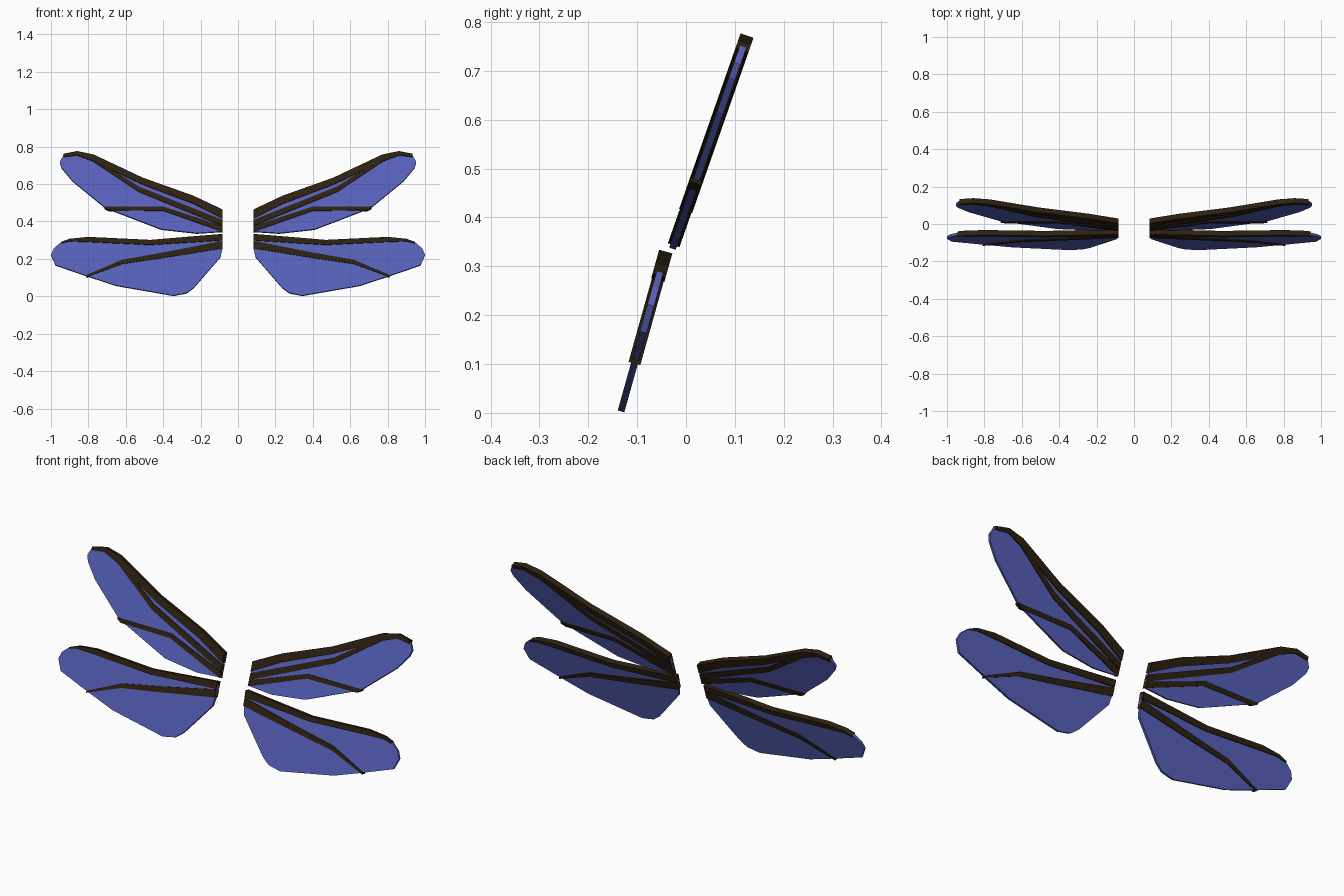
import bpy
import bmesh
from math import atan, sin, cos
from mathutils import Vector

cube = bpy.data.objects.get("Cube")
if cube:
    bpy.data.objects.remove(cube, do_unlink=True)


def make_material(name, colour):
    mat = bpy.data.materials.new(name)
    mat.use_nodes = True
    mat.diffuse_color = colour
    mat.node_tree.nodes["Principled BSDF"].inputs["Base Color"].default_value = colour
    return mat


BLUE = make_material("membrane blue", (0.092, 0.116, 0.485, 1))
BROWN = make_material("vein brown", (0.026, 0.015, 0.005, 1))


def slab(name, outline, plane, thickness, mat, side):
    """Extrude an (x, z) outline across the leaning plane of a wing."""
    y0, z0, slope = plane
    lean = atan(slope)
    half = Vector((0, -cos(lean), sin(lean))) * thickness / 2
    bm = bmesh.new()
    points = [Vector((side * x, y0 + slope * (z - z0), z)) for x, z in outline]
    front = [bm.verts.new(p + half) for p in points]
    back = [bm.verts.new(p - half) for p in points]
    bm.faces.new(front)
    bm.faces.new(back[::-1])
    for i in range(len(points)):
        bm.faces.new((front[i - 1], back[i - 1], back[i], front[i]))
    bmesh.ops.recalc_face_normals(bm, faces=bm.faces)
    mesh = bpy.data.meshes.new(name)
    bm.to_mesh(mesh)
    bm.free()
    mesh.materials.append(mat)
    bpy.context.collection.objects.link(bpy.data.objects.new(name, mesh))


def ribbon(stations):
    """Outline of a vein from (x, top z, bottom z) stations."""
    return ([(x, top) for x, top, low in stations]
            + [(x, low) for x, top, low in reversed(stations)])


# Each wing: leaning plane (y, z, slope), membrane outline and veins
WINGS = {
    "upper": dict(
        plane=(-0.027, 0.338, 0.35),
        membrane=[(0.083, 0.44), (0.24, 0.515), (0.51, 0.61), (0.765, 0.735),
                  (0.862, 0.762), (0.935, 0.75), (0.953, 0.715), (0.943, 0.685),
                  (0.885, 0.615), (0.71, 0.472), (0.41, 0.357), (0.22, 0.336),
                  (0.083, 0.345)],
        veins={
            "leading_vein": [(0.083, 0.46, 0.413), (0.24, 0.534, 0.492),
                             (0.51, 0.63, 0.594), (0.77, 0.753, 0.717),
                             (0.86, 0.772, 0.75), (0.932, 0.758, 0.742)],
            "middle_vein": [(0.083, 0.405, 0.373), (0.53, 0.583, 0.555),
                            (0.77, 0.735, 0.715)],
            "trailing_vein": [(0.083, 0.372, 0.343), (0.40, 0.476, 0.454),
                              (0.69, 0.476, 0.457), (0.715, 0.478, 0.47)],
        }),
    "lower": dict(
        plane=(-0.042, 0.328, 0.28),
        membrane=[(0.083, 0.315), (0.47, 0.285), (0.80, 0.30), (0.90, 0.30),
                  (0.945, 0.288), (0.985, 0.255), (1.0, 0.22), (0.975, 0.165),
                  (0.80, 0.105), (0.65, 0.056), (0.345, 0.003), (0.275, 0.016),
                  (0.235, 0.046), (0.093, 0.21), (0.083, 0.26)],
        veins={
            "leading_vein": [(0.083, 0.33, 0.296), (0.47, 0.298, 0.272),
                             (0.80, 0.314, 0.288), (0.90, 0.304, 0.291),
                             (0.945, 0.288, 0.281)],
            "trailing_vein": [(0.083, 0.293, 0.254), (0.40, 0.231, 0.203),
                              (0.62, 0.192, 0.17), (0.81, 0.111, 0.101)],
        }),
}

# Build both sides of both wing pairs
for side_name, side in (("left", 1), ("right", -1)):
    for wing_name, wing in WINGS.items():
        prefix = f"{side_name}_{wing_name}_"
        slab(prefix + "membrane", wing["membrane"], wing["plane"], 0.014, BLUE, side)
        for vein, stations in wing["veins"].items():
            thickness = 0.028 if vein == "leading_vein" else 0.025
            slab(prefix + vein, ribbon(stations), wing["plane"], thickness, BROWN, side)
